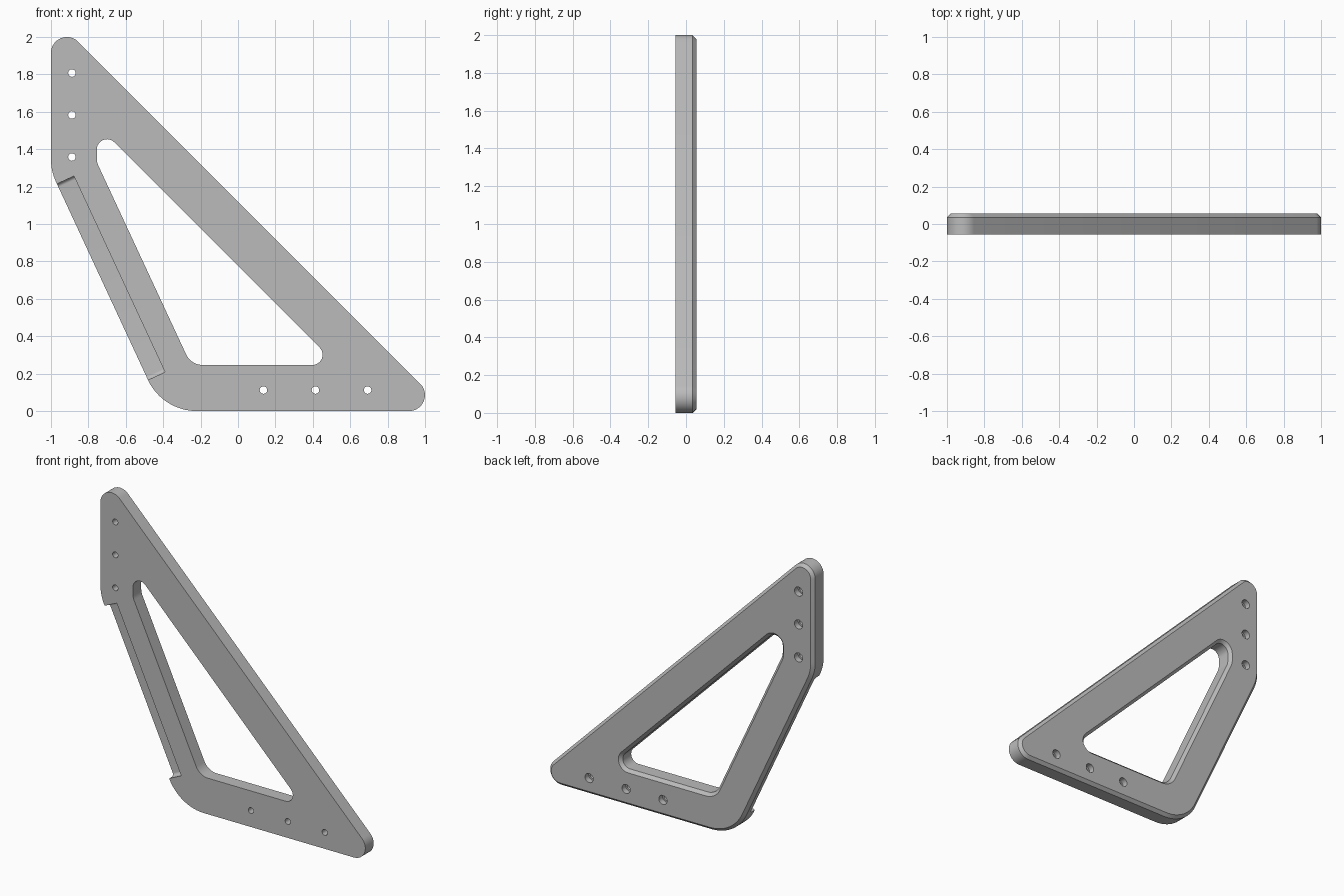
import bpy, bmesh, math
from mathutils import Vector, Matrix

if "Cube" in bpy.data.objects:
    bpy.data.objects.remove(bpy.data.objects["Cube"])

FRONT, BACK, CHAMFER = -0.055, 0.055, 0.02


def rounded(corners, offset=0.0, steps=12):
    """Counter-clockwise convex outline with rounded corners, grown by offset."""
    points = []
    for i, (x, y, r) in enumerate(corners):
        p = Vector((x, y))
        before = Vector(corners[i - 1][:2])
        after = Vector(corners[(i + 1) % len(corners)][:2])
        e1, e2 = (p - before).normalized(), (after - p).normalized()
        n1, n2 = Vector((e1.y, -e1.x)), Vector((e2.y, -e2.x))
        centre = p - (n1 + n2) * r / (1 + n1.dot(n2))
        turn = math.atan2(e1.cross(e2), e1.dot(e2))
        for k in range(steps + 1):
            n = Matrix.Rotation(turn * k / steps, 2) @ n1
            points.append(centre + n * (r + offset))
    return points


def bridge(bm, a, b):
    for i in range(len(a)):
        j = (i + 1) % len(a)
        bm.faces.new((a[i], a[j], b[j], b[i]))


def finish(bm, name):
    bmesh.ops.recalc_face_normals(bm, faces=bm.faces[:])
    mesh = bpy.data.meshes.new(name)
    bm.to_mesh(mesh)
    bm.free()
    obj = bpy.data.objects.new(name, mesh)
    bpy.context.collection.objects.link(obj)
    return obj


def cut(target, cutter):
    cutter.hide_render = True
    mod = target.modifiers.new("Cut", "BOOLEAN")
    mod.operation, mod.solver, mod.object = "DIFFERENCE", "EXACT", cutter
    bpy.context.view_layer.objects.active = target
    bpy.ops.object.modifier_apply(modifier=mod.name)
    bpy.data.objects.remove(cutter)


# Bracket plate: outer and inner outlines, chamfered on the back
outer = [(-0.404, 0, 0.287), (1.12, 0, 0.085), (-1, 2.12, 0.085), (-1, 1.283, 0.287)]
inner = [(-0.251, 0.246, 0.1), (0.53, 0.246, 0.055),
         (-0.755, 1.531, 0.055), (-0.755, 1.33, 0.1)]
bm = bmesh.new()
front_edges, back_edges = [], []
for corners, sign in ((outer, -1), (inner, 1)):
    rings = []
    for y, off in ((FRONT, 0), (BACK - CHAMFER, 0), (BACK, sign * CHAMFER)):
        rings.append([bm.verts.new((p.x, y, p.y)) for p in rounded(corners, off)])
    bridge(bm, rings[0], rings[1])
    bridge(bm, rings[1], rings[2])
    for ring, edges in ((rings[0], front_edges), (rings[2], back_edges)):
        edges += [bm.edges.get((ring[i - 1], ring[i])) for i in range(len(ring))]
for edges in (front_edges, back_edges):
    bmesh.ops.triangle_fill(bm, edges=edges, use_beauty=True)
bracket = finish(bm, "triangular_bracket")

# Recess in the front of the slanted arm, with filleted ends
top, bottom = Vector((-0.968, 0, 1.214)), Vector((-0.481, 0, 0.166))
along = (bottom - top).normalized()
across = Vector((-along.z, 0, along.x))
length = (bottom - top).length
floor = -0.005
profile = rounded([(0, -0.2, 0), (length, -0.2, 0),
                   (length, floor, 0.02), (0, floor, 0.02)], steps=8)
bm = bmesh.new()
sides = []
for w in (-0.3, 0.1):
    sides.append([bm.verts.new(top + along * p.x + across * w + Vector((0, p.y, 0)))
                  for p in profile])
bridge(bm, *sides)
for side in sides:
    bm.faces.new(side)
bmesh.ops.remove_doubles(bm, verts=bm.verts[:], dist=1e-6)
cut(bracket, finish(bm, "recess_cutter"))

# Screw holes with counterbores on the back
holes = [(-0.888, z) for z in (1.807, 1.583, 1.358)]
holes += [(x, 0.112) for x in (0.136, 0.414, 0.693)]
for radius, start, segments in ((0.02, -0.2, 24), (0.031, 0.015, 24)):
    bm = bmesh.new()
    depth = 0.2 - start
    for x, z in holes:
        place = Matrix.Translation((x, start + depth / 2, z))
        bmesh.ops.create_cone(bm, cap_ends=True, segments=segments, radius1=radius,
                              radius2=radius, depth=depth,
                              matrix=place @ Matrix.Rotation(math.pi / 2, 4, "X"))
    cut(bracket, finish(bm, "hole_cutter"))

# Single grey material
grey = bpy.data.materials.new("plain_grey")
grey.use_nodes = True
colour = (0.5, 0.5, 0.5, 1)
grey.diffuse_color = colour
grey.node_tree.nodes["Principled BSDF"].inputs["Base Color"].default_value = colour
bracket.data.materials.clear()
bracket.data.materials.append(grey)
for face in bracket.data.polygons:
    face.material_index = 0

bpy.ops.object.select_all(action="DESELECT")
bracket.select_set(True)
bpy.context.view_layer.objects.active = bracket
bpy.ops.object.shade_smooth_by_angle(angle=math.radians(30))
